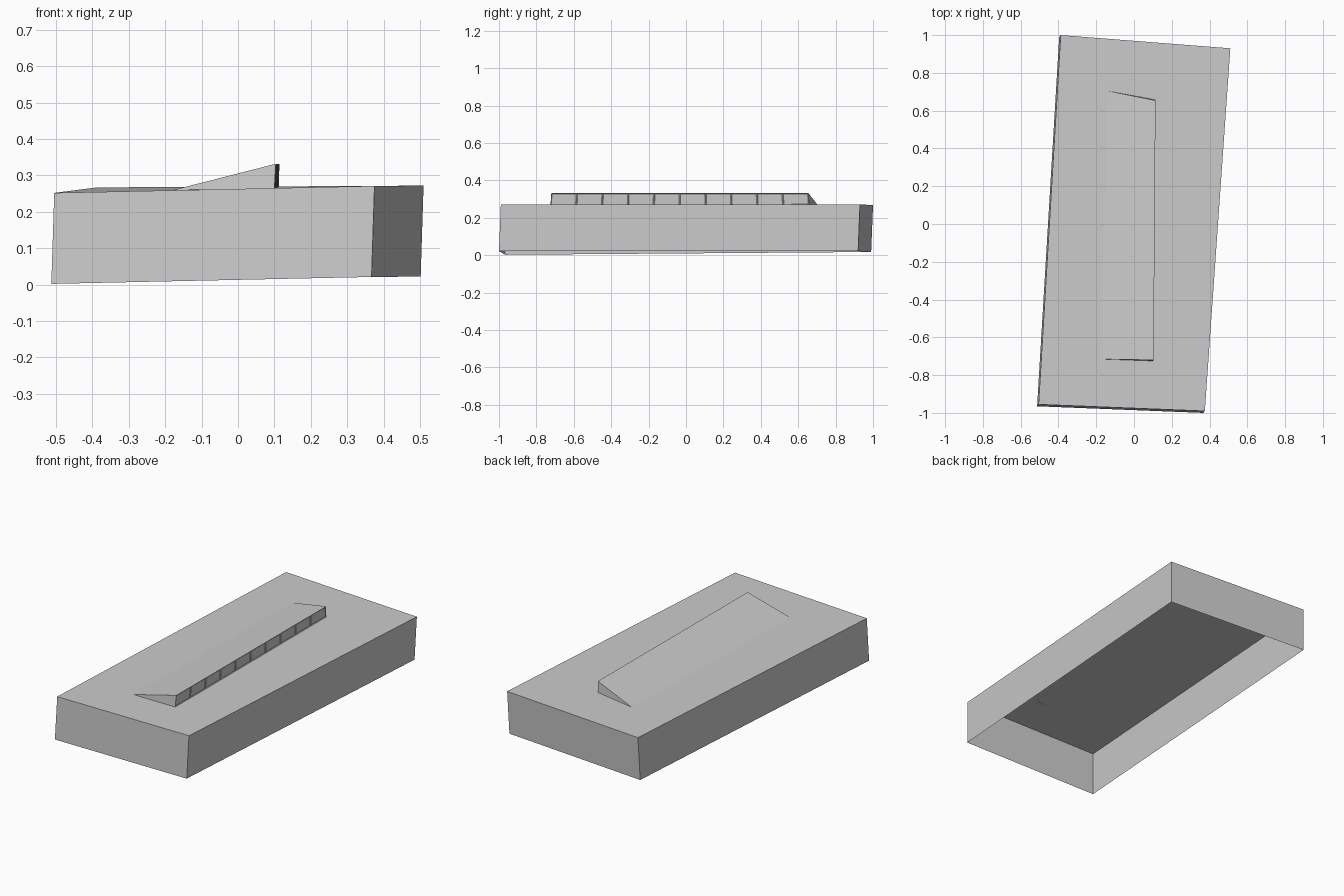
import bpy
import bmesh
from mathutils import Vector

cube = bpy.data.objects.get("Cube")
if cube:
    bpy.data.objects.remove(cube, do_unlink=True)

GREY = (0.6, 0.6, 0.6, 1.0)
grey = bpy.data.materials.new("plain grey")
grey.use_nodes = True
grey.diffuse_color = GREY
grey.node_tree.nodes["Principled BSDF"].inputs["Base Color"].default_value = GREY


def finish(bm, name):
    mesh = bpy.data.meshes.new(name)
    bm.to_mesh(mesh)
    bm.free()
    mesh.materials.append(grey)
    obj = bpy.data.objects.new(name, mesh)
    bpy.context.collection.objects.link(obj)
    return obj


# Building shell: a slightly tilted slab, open underneath, with sheet walls
bm = bmesh.new()
roof_corners = [(-0.505, -0.955, 0.252), (0.375, -0.99, 0.271),
                (0.51, 0.93, 0.272), (-0.388, 1.0, 0.267)]
drop = Vector((-0.008, -0.01, -0.25))
top = [bm.verts.new(c) for c in roof_corners]
base = [bm.verts.new(Vector(c) + drop) for c in roof_corners]
bm.faces.new(top)
for i in range(4):
    j = (i + 1) % 4
    bm.faces.new((base[i], base[j], top[j], top[i]))
finish(bm, "building_shell")

# Roof light: a wedge rising towards +x, with a row of panes in its tall side
PANES = 10
ridge_ends = Vector((0.104, -0.72, 0.332)), Vector((0.114, 0.654, 0.332))
sill_ends = Vector((0.1, -0.725, 0.264)), Vector((0.112, 0.658, 0.268))
bm = bmesh.new()
ridge, sill = ([bm.verts.new(a.lerp(b, i / PANES)) for i in range(PANES + 1)]
               for a, b in (ridge_ends, sill_ends))
low_front = bm.verts.new((-0.178, -0.715, 0.26))
low_back = bm.verts.new((-0.14, 0.705, 0.267))
bm.faces.new([low_front] + ridge + [low_back])
bm.faces.new((low_front, sill[0], ridge[0]))
bm.faces.new((low_back, ridge[-1], sill[-1]))
panes = [bm.faces.new((sill[i], sill[i + 1], ridge[i + 1], ridge[i]))
         for i in range(PANES)]
bm.normal_update()
bmesh.ops.inset_individual(bm, faces=panes, thickness=0.006, depth=-0.003)
finish(bm, "roof_light")
